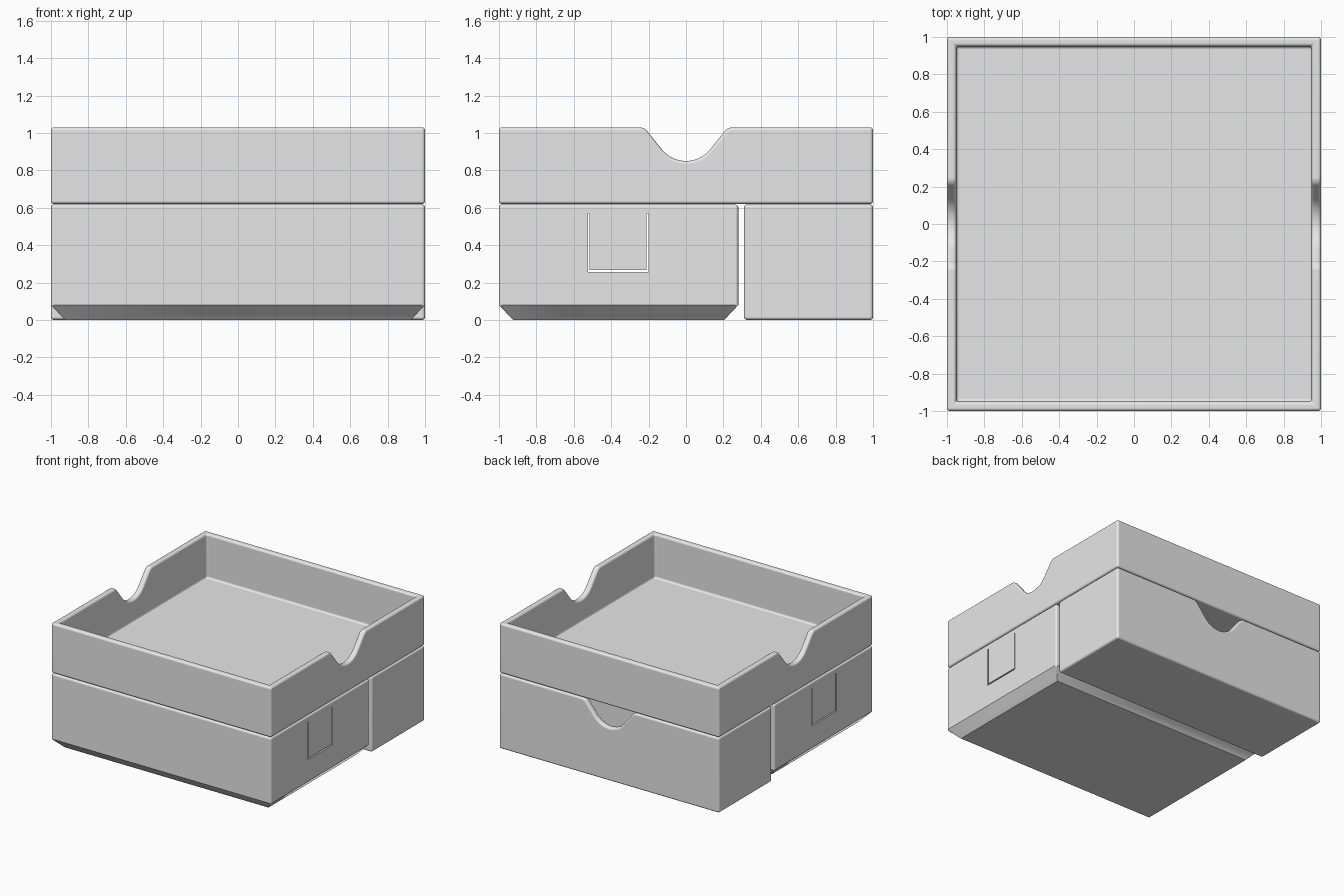
import bpy, bmesh, math

cube = bpy.data.objects.get("Cube")
if cube:
    bpy.data.objects.remove(cube, do_unlink=True)

WALL = 0.05
RIM = 0.017

plastic = bpy.data.materials.new("light grey plastic")
plastic.use_nodes = True
plastic.diffuse_color = (0.8, 0.8, 0.8, 1)
plastic.node_tree.nodes["Principled BSDF"].inputs["Base Color"].default_value = (0.8, 0.8, 0.8, 1)


def to_object(name, bm):
    bmesh.ops.recalc_face_normals(bm, faces=bm.faces)
    mesh = bpy.data.meshes.new(name)
    bm.to_mesh(mesh)
    bm.free()
    obj = bpy.data.objects.new(name, mesh)
    bpy.context.collection.objects.link(obj)
    return obj


def open_box(name, y0, y1, z0, z1, chamfer=None):
    """Open-topped box built from stacked rectangular rings."""
    def ring(inset, z):
        a, b, c = 1 - inset, y0 + inset, y1 - inset
        return [bm.verts.new(p) for p in ((-a, b, z), (a, b, z), (a, c, z), (-a, c, z))]

    bm = bmesh.new()
    rings = []
    if chamfer:
        rings += [ring(chamfer[0], z0), ring(0, z0 + chamfer[1])]
        floor = z0 + chamfer[1] + 0.01
    else:
        rings += [ring(0, z0)]
        floor = z0 + WALL
    rings += [ring(0, z1), ring(WALL, z1), ring(WALL, floor)]
    for low, high in zip(rings, rings[1:]):
        for i in range(4):
            j = (i + 1) % 4
            bm.faces.new((low[i], low[j], high[j], high[i]))
    bm.faces.new(rings[0])
    bm.faces.new(rings[-1])
    return to_object(name, bm)


def prism(name, outline, start, end, axis):
    """Cutter with an (across, z) outline, running along x or y."""
    bm = bmesh.new()
    place = (lambda a, z, t: (t, a, z)) if axis == "x" else (lambda a, z, t: (a, t, z))
    ends = [[bm.verts.new(place(a, z, t)) for a, z in outline] for t in (start, end)]
    for i in range(len(outline)):
        j = (i + 1) % len(outline)
        bm.faces.new((ends[0][i], ends[0][j], ends[1][j], ends[1][i]))
    bm.faces.new(ends[0])
    bm.faces.new(ends[1])
    cutter = to_object(name, bm)
    cutter.hide_render = True
    return cutter


def notch_outline(top):
    """Finger scoop: concave bowl with softly rounded shoulders."""
    sweep = math.radians(53)
    half = []
    for i in range(11):
        t = sweep * i / 10
        half.append((0.165 * math.sin(t), top - 0.015 - 0.165 * math.cos(t)))
    for i in range(9):
        t = sweep * (1 - i / 8)
        half.append((0.25 - 0.055 * math.sin(t), top - 0.055 + 0.055 * math.cos(t)))
    half.append((0.25, top + 0.2))
    return [(-a, z) for a, z in reversed(half[1:])] + half


def cut(obj, cutter):
    mod = obj.modifiers.new("cut", "BOOLEAN")
    mod.operation = "DIFFERENCE"
    mod.solver = "EXACT"
    mod.object = cutter


def round_edges(obj):
    mod = obj.modifiers.new("rounded edges", "BEVEL")
    mod.width = RIM
    mod.segments = 4
    mod.limit_method = "ANGLE"
    mod.angle_limit = math.radians(70)
    mod.use_clamp_overlap = False


def finish(obj):
    """Apply the modifiers, then colour and shade the part."""
    bpy.context.view_layer.update()
    graph = bpy.context.evaluated_depsgraph_get()
    mesh = bpy.data.meshes.new_from_object(obj.evaluated_get(graph))
    obj.modifiers.clear()
    obj.data = mesh
    mesh.materials.clear()
    mesh.materials.append(plastic)
    for poly in mesh.polygons:
        poly.material_index = 0
    bpy.ops.object.select_all(action="DESELECT")
    obj.select_set(True)
    bpy.context.view_layer.objects.active = obj
    bpy.ops.object.shade_smooth_by_angle(angle=math.radians(35))
    weighted = obj.modifiers.new("clean shading", "WEIGHTED_NORMAL")
    weighted.keep_sharp = True


# Top tray with a scoop through both side walls
tray = open_box("top_tray", -1, 1, 0.62, 1.03)
tray_scoop = prism("tray_scoop_cutter", notch_outline(1.03), -1.2, 1.2, "x")
cut(tray, tray_scoop)
round_edges(tray)

# Rear box with a scoop in its back wall
rear_box = open_box("rear_box", 0.31, 1, 0, 0.617)
rear_scoop = prism("rear_scoop_cutter", notch_outline(0.617), 0.8, 1.2, "y")
cut(rear_box, rear_scoop)
round_edges(rear_box)

# Front box with a chamfered base and a U-shaped slit around each side clip
front_box = open_box("front_box", -1, 0.28, 0, 0.617, chamfer=(0.075, 0.08))
round_edges(front_box)
left, right, low, high, gap = -0.525, -0.2, 0.257, 0.57, 0.01
slit = [(left, high), (left, low), (right, low), (right, high),
        (right - gap, high), (right - gap, low + gap),
        (left + gap, low + gap), (left + gap, high)]
clip_slit = prism("clip_slit_cutter", slit, -1.2, 1.2, "x")
cut(front_box, clip_slit)

for part in (tray, rear_box, front_box):
    finish(part)
for helper in (tray_scoop, rear_scoop, clip_slit):
    bpy.data.objects.remove(helper, do_unlink=True)
